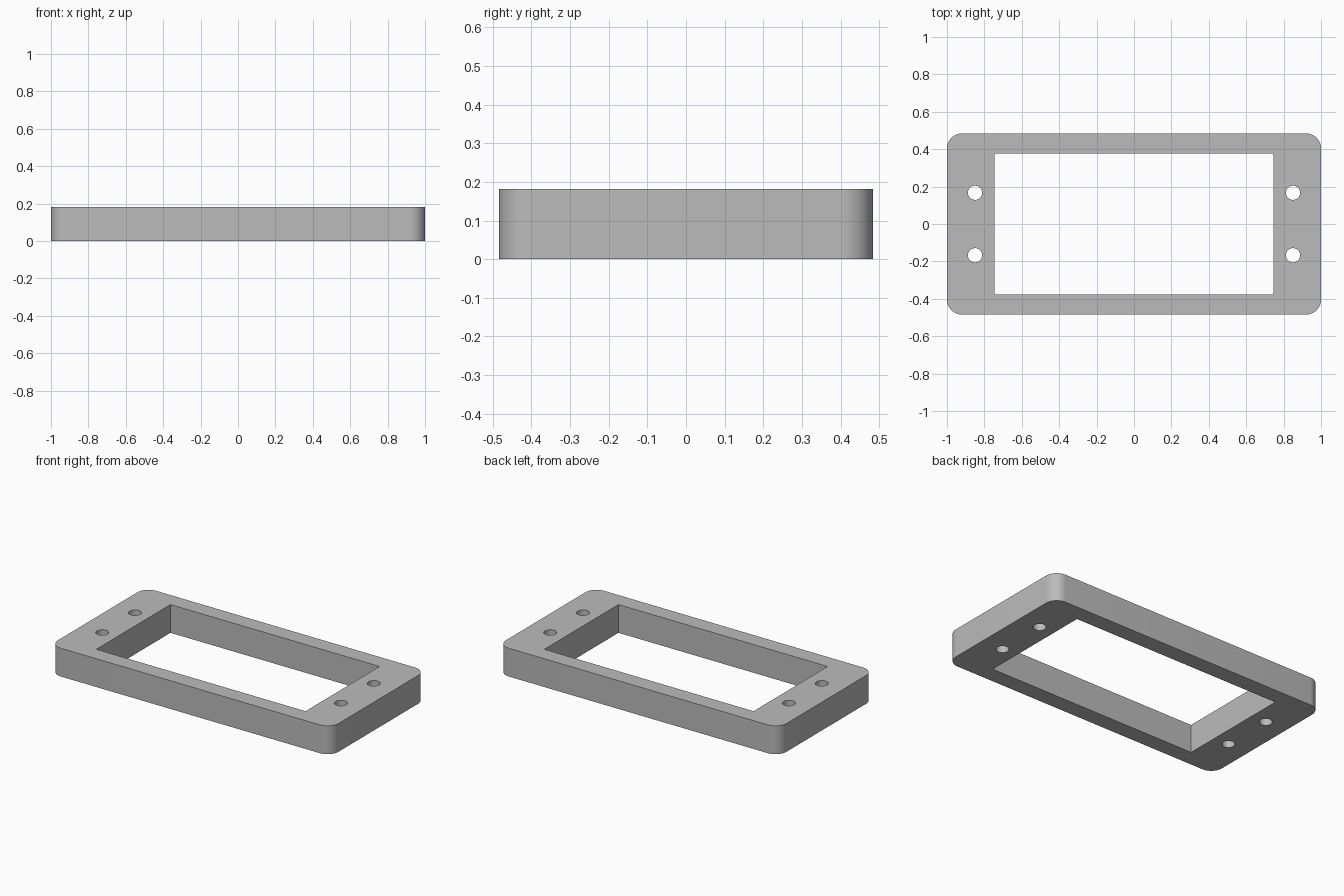
import bpy, bmesh
from math import sin, cos, pi, radians

HEIGHT = 0.182

cube = bpy.data.objects.get("Cube")
if cube:
    bpy.data.objects.remove(cube, do_unlink=True)

grey = bpy.data.materials.new("plain_grey")
grey.use_nodes = True
colour = (0.5, 0.5, 0.5, 1)
grey.diffuse_color = colour
grey.node_tree.nodes["Principled BSDF"].inputs["Base Color"].default_value = colour


def arc(cx, cy, r, start, sweep, steps):
    return [(cx + r * cos(start + sweep * i / steps),
             cy + r * sin(start + sweep * i / steps)) for i in range(steps + 1)]


def rounded_rectangle(hx, hy, r, steps=12):
    points = []
    for k, (sx, sy) in enumerate([(1, 1), (-1, 1), (-1, -1), (1, -1)]):
        points += arc(sx * (hx - r), sy * (hy - r), r, k * pi / 2, pi / 2, steps)
    return points


# Outline, rectangular opening and four screw holes
loops = [rounded_rectangle(1, 0.484, 0.08),
         [(0.745, 0.377), (-0.745, 0.377), (-0.745, -0.377), (0.745, -0.377)]]
for x in (-0.85, 0.85):
    for y in (-0.167, 0.167):
        loops.append(arc(x, y, 0.038, 0, 2 * pi, 32)[:-1])

# Filled flat profile, extruded to the full height
curve = bpy.data.curves.new("frame_profile", "CURVE")
curve.dimensions = "2D"
curve.fill_mode = "BOTH"
curve.extrude = HEIGHT / 2
for loop in loops:
    spline = curve.splines.new("POLY")
    spline.points.add(len(loop) - 1)
    for point, (x, y) in zip(spline.points, loop):
        point.co = (x, y, HEIGHT / 2, 1)
    spline.use_cyclic_u = True
frame = bpy.data.objects.new("mounting_frame", curve)
frame.location.z = HEIGHT / 2
bpy.context.collection.objects.link(frame)

# Turn into a welded mesh with crisp edges
bpy.ops.object.select_all(action="DESELECT")
frame.select_set(True)
bpy.context.view_layer.objects.active = frame
bpy.ops.object.convert(target="MESH")
bm = bmesh.new()
bm.from_mesh(frame.data)
bmesh.ops.remove_doubles(bm, verts=bm.verts, dist=0.0001)
bmesh.ops.recalc_face_normals(bm, faces=bm.faces)
low = min(v.co.z for v in bm.verts)
bmesh.ops.translate(bm, verts=bm.verts, vec=(0, 0, -low))
bm.to_mesh(frame.data)
bm.free()
frame.location.z = 0
frame.data.materials.clear()
frame.data.materials.append(grey)
bpy.ops.object.shade_smooth_by_angle(angle=radians(30))
